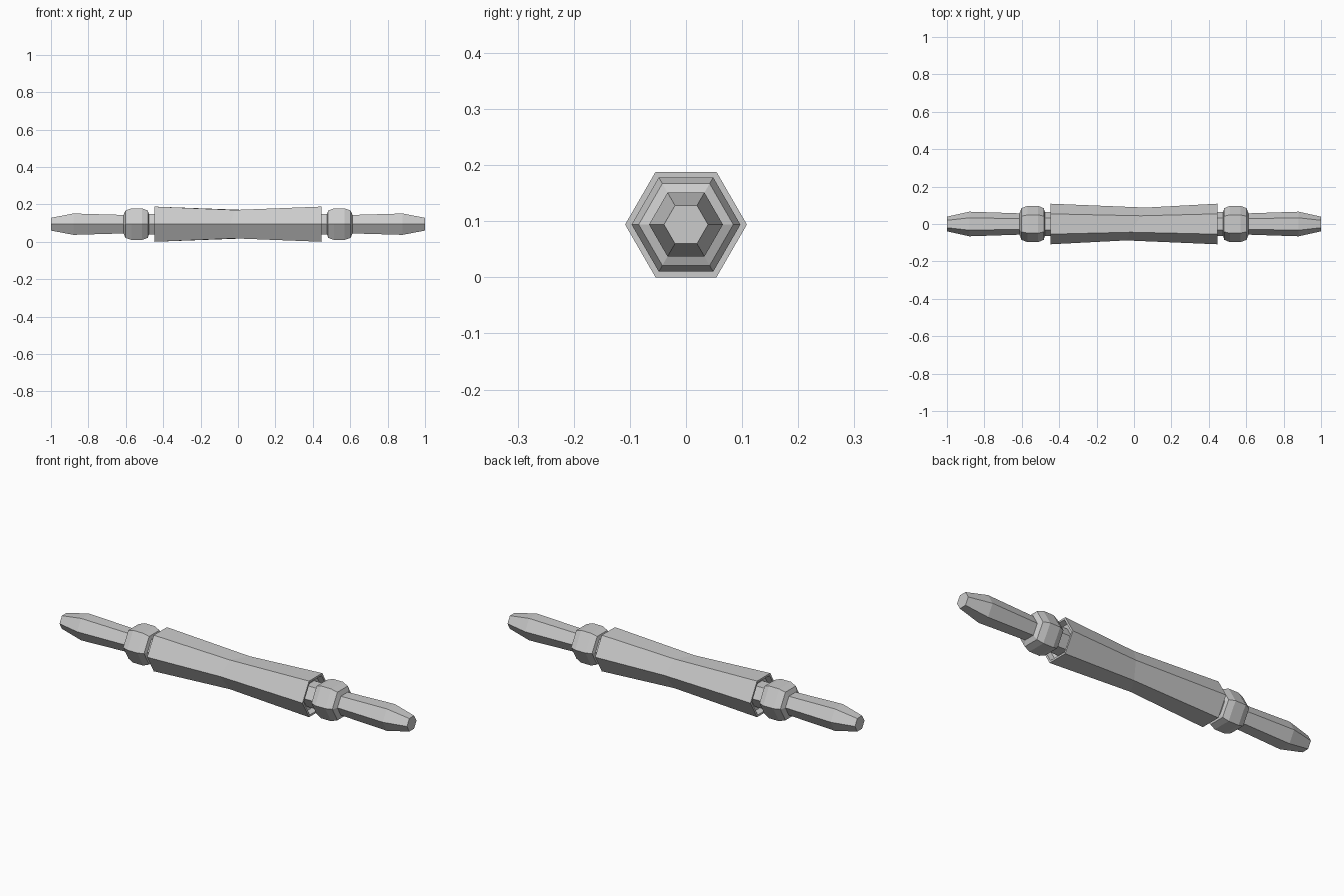
import bpy, bmesh
from math import cos, sin, radians, pi

if "Cube" in bpy.data.objects:
    bpy.data.objects.remove(bpy.data.objects["Cube"])

SIDES = 6
AXIS_Z = 0.094
FLAT = cos(pi / SIDES)  # ratio of flat-to-centre over corner-to-centre

grey = bpy.data.materials.new("plain_grey")
grey.use_nodes = True
colour = (0.6, 0.6, 0.6, 1)
grey.diffuse_color = colour
grey.node_tree.nodes["Principled BSDF"].inputs["Base Color"].default_value = colour


def turned(name, profile, skew=None):
    """Six-sided turning along x; profile holds (x, flat radius) pairs."""
    bm = bmesh.new()
    rings = []
    for i, (x, r) in enumerate(profile):
        ring = []
        for k in range(SIDES):
            a = radians(60 * k)
            y, z = r / FLAT * cos(a), r / FLAT * sin(a)
            shift = 0.6 * y if i == skew else 0
            ring.append(bm.verts.new((x + shift, y, z + AXIS_Z)))
        rings.append(ring)
    for a, b in zip(rings, rings[1:]):
        for k in range(SIDES):
            n = (k + 1) % SIDES
            bm.faces.new((a[k], a[n], b[n], b[k]))
    bm.faces.new(rings[0])
    bm.faces.new(rings[-1])
    bmesh.ops.recalc_face_normals(bm, faces=bm.faces)
    mesh = bpy.data.meshes.new(name)
    bm.to_mesh(mesh)
    bm.free()
    mesh.materials.append(grey)
    obj = bpy.data.objects.new(name, mesh)
    bpy.context.collection.objects.link(obj)


# Waisted roller with a dished recess in each end
dish = [(0.415, 0.05), (0.42, 0.076), (0.447, 0.084), (0.447, 0.094)]
turned("roller", [(-x, r) for x, r in dish] + [(0.01, 0.076)] + dish[::-1], skew=len(dish))

# Neck, knob and handle at each end
for side, s in (("left", 1), ("right", -1)):
    parts = {
        "neck": [(0.41, 0.055), (0.49, 0.055)],
        "knob": [(0.475, 0.05), (0.482, 0.073), (0.512, 0.084),
                 (0.57, 0.084), (0.602, 0.073), (0.612, 0.05)],
        "handle": [(0.6, 0.049), (0.88, 0.057), (1.0, 0.034)],
    }
    for part, profile in parts.items():
        turned(f"{side}_{part}", [(s * x, r) for x, r in profile])
